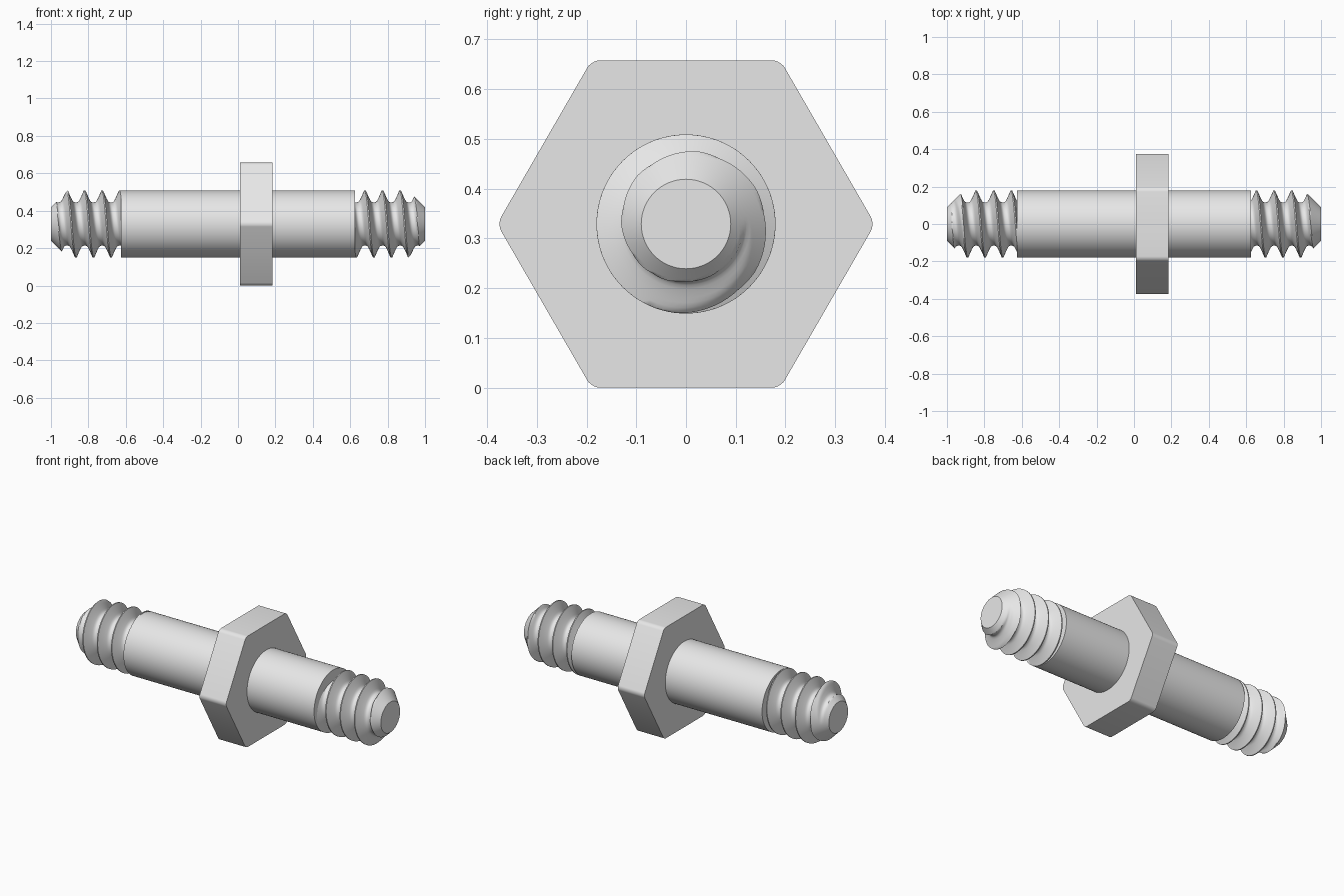
import bpy, bmesh, math
from mathutils import Matrix

if "Cube" in bpy.data.objects:
    bpy.data.objects.remove(bpy.data.objects["Cube"])

CZ = 0.329            # height of the axis
R = 0.18              # shaft and thread crest radius
PITCH = 0.094

steel = bpy.data.materials.new("grey_steel")
steel.diffuse_color = (0.8, 0.8, 0.8, 1)
steel.use_nodes = True
steel.node_tree.nodes["Principled BSDF"].inputs["Base Color"].default_value = steel.diffuse_color


def finish(bm, name, smooth=35):
    bmesh.ops.recalc_face_normals(bm, faces=bm.faces[:])
    bmesh.ops.translate(bm, verts=bm.verts[:], vec=(0, 0, CZ))
    me = bpy.data.meshes.new(name)
    bm.to_mesh(me)
    bm.free()
    me.materials.append(steel)
    ob = bpy.data.objects.new(name, me)
    bpy.context.collection.objects.link(ob)
    bpy.ops.object.select_all(action='DESELECT')
    ob.select_set(True)
    bpy.context.view_layer.objects.active = ob
    bpy.ops.object.shade_smooth_by_angle(angle=math.radians(smooth))
    return ob


def prism(sides, radius, x0, x1):
    bm = bmesh.new()
    bmesh.ops.create_cone(bm, cap_ends=True, segments=sides, radius1=radius,
                          radius2=radius, depth=x1 - x0)
    bmesh.ops.rotate(bm, verts=bm.verts[:], matrix=Matrix.Rotation(math.pi / 2, 3, 'Y'))
    bmesh.ops.translate(bm, verts=bm.verts[:], vec=((x0 + x1) / 2, 0, 0))
    return bm


# plain shaft
finish(prism(96, R, -0.625, 0.625), "shaft")

# hexagonal collar, flats on top and bottom, slightly rounded corners
bm = prism(6, CZ / math.cos(math.pi / 6), 0.01, 0.185)
if max(v.co.z for v in bm.verts) > CZ + 0.01:
    bmesh.ops.rotate(bm, verts=bm.verts[:], matrix=Matrix.Rotation(math.pi / 6, 3, 'X'))
long_edges = [e for e in bm.edges if abs(e.verts[0].co.x - e.verts[1].co.x) > 0.1]
bmesh.ops.bevel(bm, geom=long_edges, offset=0.017, offset_type='OFFSET',
                segments=5, profile=0.5, affect='EDGES')
finish(bm, "hex_collar", 20)

# thread profile: distance from crest -> radius
PROFILE = [(0, R), (0.003, R), (0.012, 0.158), (0.021, 0.138),
           (0.029, 0.123), (0.036, 0.117), (0.047, 0.115)]


def thread_radius(x, crest):
    d = abs((x - crest + PITCH / 2) % PITCH - PITCH / 2)
    r = PROFILE[-1][1]
    for (d0, r0), (d1, r1) in zip(PROFILE, PROFILE[1:]):
        if d0 <= d <= d1:
            r = r0 + (r1 - r0) * (d - d0) / (d1 - d0)
            break
    return min(r, 1.09 - x)      # chamfered tip


def threaded_end(name, flip):
    n, x0, x1 = 72, 0.6245, 1.0
    half = [d for d, r in PROFILE]
    offs = [-d for d in half[:0:-1]] + half[:-1]
    fine = []
    for a, b in zip(offs, offs[1:] + [PITCH / 2]):
        fine += [a, (a + b) / 2]
    rows = [k * PITCH + o for k in range(-5, 3) for o in fine]
    bm = bmesh.new()
    grid = []
    for u in rows:
        ring = []
        for j in range(n + 1):
            a = 2 * math.pi * j / n
            crest = 0.914 + PITCH * j / n
            x = min(max(crest + u, x0), x1)
            r = thread_radius(x, crest)
            ring.append(bm.verts.new((x, r * math.sin(a), -r * math.cos(a))))
        grid.append(ring)
    for lo, hi in zip(grid, grid[1:]):
        for j in range(n):
            quad = (lo[j], lo[j + 1], hi[j + 1], hi[j])
            xs = [v.co.x for v in quad]
            if max(xs) - min(xs) > 1e-6:     # skip rows squashed at the ends
                bm.faces.new(quad)
    bm.faces.new(grid[0][:n])
    bm.faces.new(grid[-1][:n])
    bmesh.ops.remove_doubles(bm, verts=bm.verts[:], dist=1e-5)
    loose = [v for v in bm.verts if not v.link_faces]
    bmesh.ops.delete(bm, geom=loose, context='VERTS')
    if flip:
        bmesh.ops.rotate(bm, verts=bm.verts[:], matrix=Matrix.Rotation(math.pi, 3, 'Y'))
    finish(bm, name, 40)


threaded_end("right_thread", False)
threaded_end("left_thread", True)
